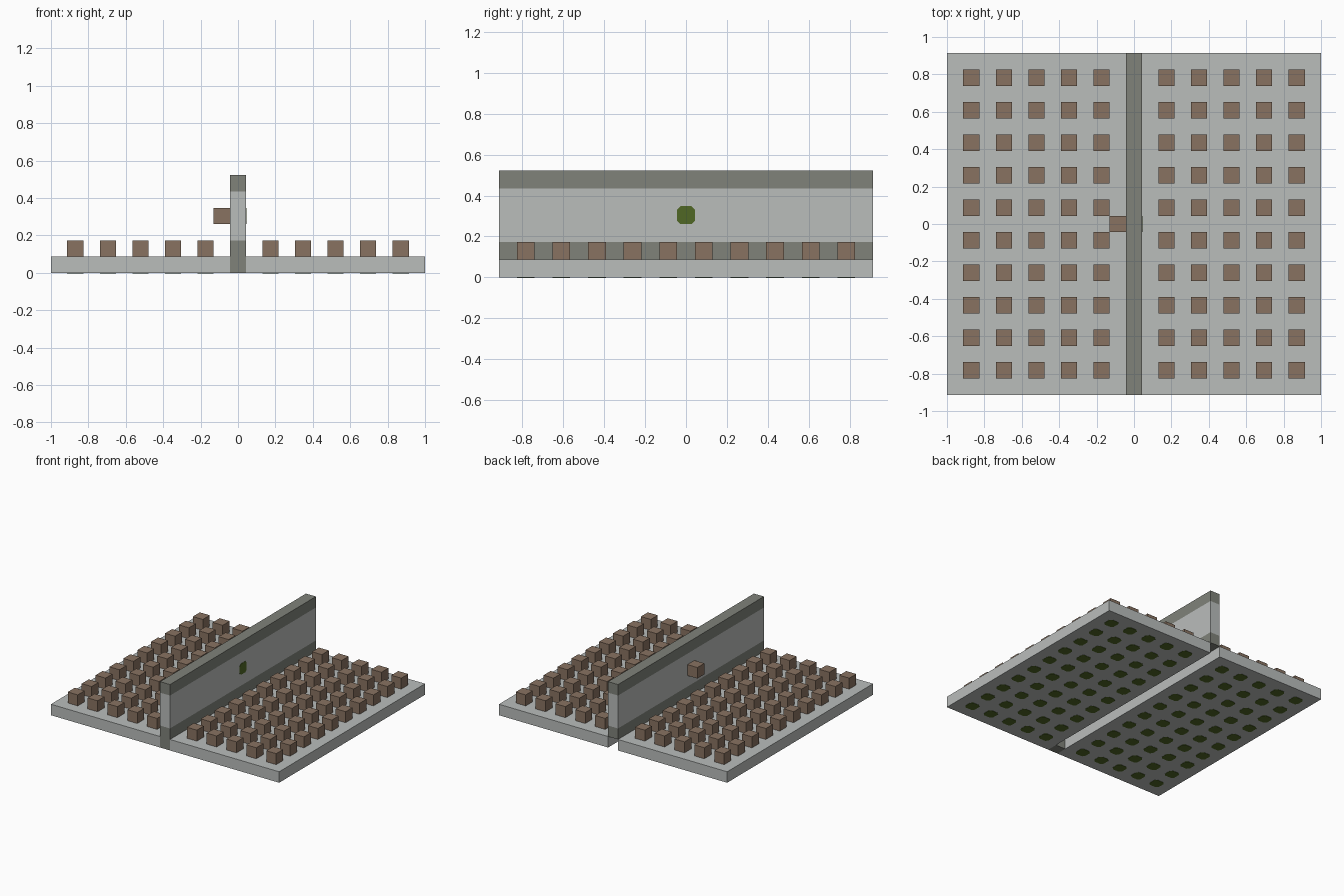
import bpy, bmesh, math
from mathutils import Matrix, Vector

cube = bpy.data.objects.get("Cube")
if cube:
    bpy.data.objects.remove(cube, do_unlink=True)

U = 2 / 23            # one block
HALF_Y = 10.5 * U     # half depth of the platform


def material(name, rgb):
    m = bpy.data.materials.new(name)
    m.use_nodes = True
    m.diffuse_color = (*rgb, 1)
    m.node_tree.nodes["Principled BSDF"].inputs["Base Color"].default_value = (*rgb, 1)
    return m


light_stone = material("light_stone", (0.49, 0.51, 0.50))
dark_stone = material("dark_stone", (0.215, 0.225, 0.195))
brown = material("brown_block", (0.25, 0.17, 0.12))
green = material("green_base", (0.08, 0.135, 0.018))


def add_box(bm, lo, hi):
    lo, hi = Vector(lo), Vector(hi)
    mat = Matrix.Translation((lo + hi) / 2) @ Matrix.Diagonal((*(hi - lo), 1))
    bmesh.ops.create_cube(bm, size=1, matrix=mat)


def add_octagon(bm, centre, axis):
    """Thin clipped-square plate facing along the axis."""
    turn = Vector((0, 0, 1)).rotation_difference(Vector(axis)).to_matrix().to_4x4()
    a, b = U * 0.5, U * 0.31
    outline = [(a, -b), (a, b), (b, a), (-b, a), (-a, b), (-a, -b), (-b, -a), (b, -a)]
    face = bm.faces.new([bm.verts.new((x, y, 0)) for x, y in outline])
    ext = bmesh.ops.extrude_face_region(bm, geom=[face])
    top = [v for v in ext["geom"] if isinstance(v, bmesh.types.BMVert)]
    bmesh.ops.translate(bm, verts=top, vec=(0, 0, 0.002))
    verts = list(face.verts) + top
    bmesh.ops.transform(bm, verts=verts, matrix=Matrix.Translation(centre) @ turn)


def finish(bm, name, *mats):
    bmesh.ops.recalc_face_normals(bm, faces=bm.faces[:])
    mesh = bpy.data.meshes.new(name)
    bm.to_mesh(mesh)
    bm.free()
    for m in mats:
        mesh.materials.append(m)
    obj = bpy.data.objects.new(name, mesh)
    bpy.context.collection.objects.link(obj)
    return obj


# Floor slabs with a channel between them
for side, x0, x1 in (("left", U / 2, 1), ("right", -1, -U / 2)):
    bm = bmesh.new()
    add_box(bm, (x0, -HALF_Y, 0), (x1, HALF_Y, U))
    finish(bm, side + "_floor_slab", light_stone)

# Dividing wall, banded by height
bm = bmesh.new()
add_box(bm, (-U / 2, -HALF_Y, U), (U / 2, HALF_Y, 6 * U))
for level in (2, 5):
    bmesh.ops.bisect_plane(bm, geom=bm.verts[:] + bm.edges[:] + bm.faces[:],
                           plane_co=(0, 0, level * U), plane_no=(0, 0, 1))
for f in bm.faces:
    f.material_index = 0 if 2 * U < f.calc_center_median().z < 5 * U else 1
finish(bm, "dividing_wall", light_stone, dark_stone)

# Block closing the front end of the channel
bm = bmesh.new()
add_box(bm, (-U / 2, -HALF_Y, 0), (U / 2, -HALF_Y + U, U))
finish(bm, "channel_end_block", dark_stone)

# Rows of small blocks, with a green base under each
for side, sign in (("left", 1), ("right", -1)):
    blocks, bases = bmesh.new(), bmesh.new()
    for i in range(1, 6):
        for j in range(10):
            x, y = sign * 2 * i * U, (2 * j - 9) * U
            add_box(blocks, (x - U / 2, y - U / 2, U), (x + U / 2, y + U / 2, 2 * U))
            add_octagon(bases, (x, y, 0.002), (0, 0, -1))
    finish(blocks, side + "_block_rows", brown)
    # keep the plates just below the slab surface
    plates = finish(bases, side + "_green_bases", green)
    plates.location.z = -0.003

# Block on the wall and its green base on the opposite face
bm = bmesh.new()
add_box(bm, (-1.5 * U, -U / 2, 3 * U), (-U / 2, U / 2, 4 * U))
finish(bm, "wall_block", brown)
bm = bmesh.new()
add_octagon(bm, (U / 2, 0, 3.5 * U), (1, 0, 0))
finish(bm, "wall_green_base", green)
